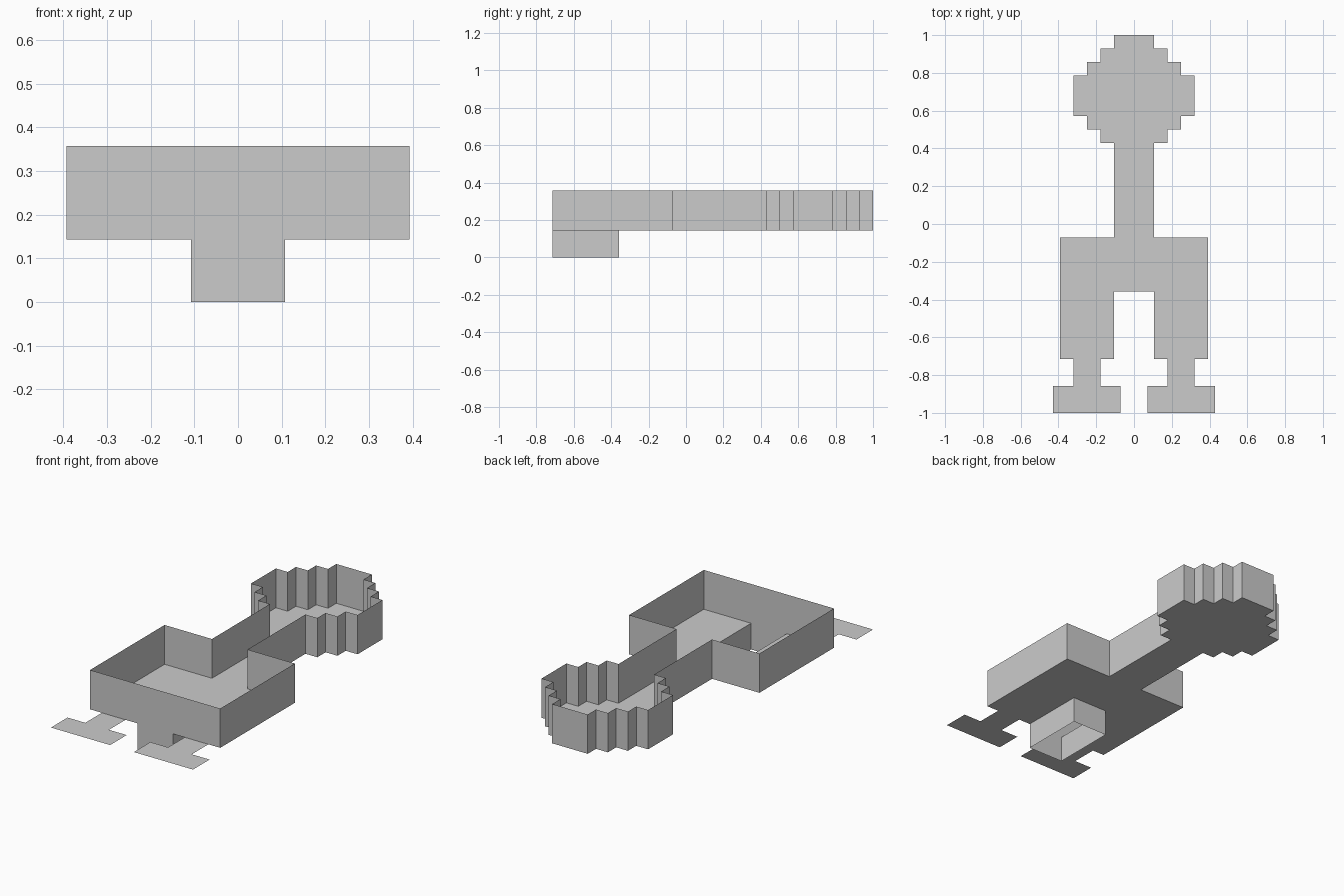
import bpy
import bmesh

if "Cube" in bpy.data.objects:
    bpy.data.objects.remove(bpy.data.objects["Cube"])

C = 1 / 14               # grid cell
FLOOR, RIM = 2, 5        # heights in cells


def mirrored(half):
    """Close a right-hand half outline with its mirror image."""
    return half + [(-x, y) for x, y in reversed(half)]


def make_object(name, bm):
    mesh = bpy.data.meshes.new(name)
    bm.to_mesh(mesh)
    bm.free()
    obj = bpy.data.objects.new(name, mesh)
    bpy.context.collection.objects.link(obj)
    return obj


def flat_plate(name, outline, z):
    bm = bmesh.new()
    face = bm.faces.new([bm.verts.new((x * C, y * C, z * C)) for x, y in outline])
    face.normal_update()
    if face.normal.z < 0:
        face.normal_flip()
    bmesh.ops.triangulate(bm, faces=[face])
    # merge the triangles back so the plate reads as one flat sheet
    bmesh.ops.dissolve_limit(bm, angle_limit=0.01, verts=bm.verts[:], edges=bm.edges[:])
    bmesh.ops.triangulate(bm, faces=bm.faces[:])
    return make_object(name, bm)


def thin_wall(name, outline, z0, z1):
    """Closed loop of single-sheet walls, open at top and bottom."""
    bm = bmesh.new()
    low = [bm.verts.new((x * C, y * C, z0 * C)) for x, y in outline]
    high = [bm.verts.new((x * C, y * C, z1 * C)) for x, y in outline]
    n = len(outline)
    for i in range(n):
        j = (i + 1) % n
        bm.faces.new((low[i], low[j], high[j], high[i]))
    return make_object(name, bm)


# Right half of the stepped outlines, in cells
upper_half = [(5.5, -10), (5.5, -1), (1.5, -1), (1.5, 6), (2.5, 6), (2.5, 7),
              (3.5, 7), (3.5, 8), (4.5, 8), (4.5, 11), (3.5, 11), (3.5, 12),
              (2.5, 12), (2.5, 13), (1.5, 13), (1.5, 14)]
leg_half = [(1.5, -5), (1.5, -10), (2.5, -10), (2.5, -12), (1, -12), (1, -14),
            (6, -14), (6, -12), (4.5, -12), (4.5, -10)]

# Floor sheet with legs and feet
flat_plate("floor_plate", mirrored(leg_half + upper_half), FLOOR)

# Tall wall around the body, neck and head
thin_wall("rim_wall", mirrored(upper_half), FLOOR, RIM)

# Open rectangular duct hanging below the gap between the legs
thin_wall("lower_duct", mirrored([(1.5, -10), (1.5, -5)]), 0, FLOOR)
